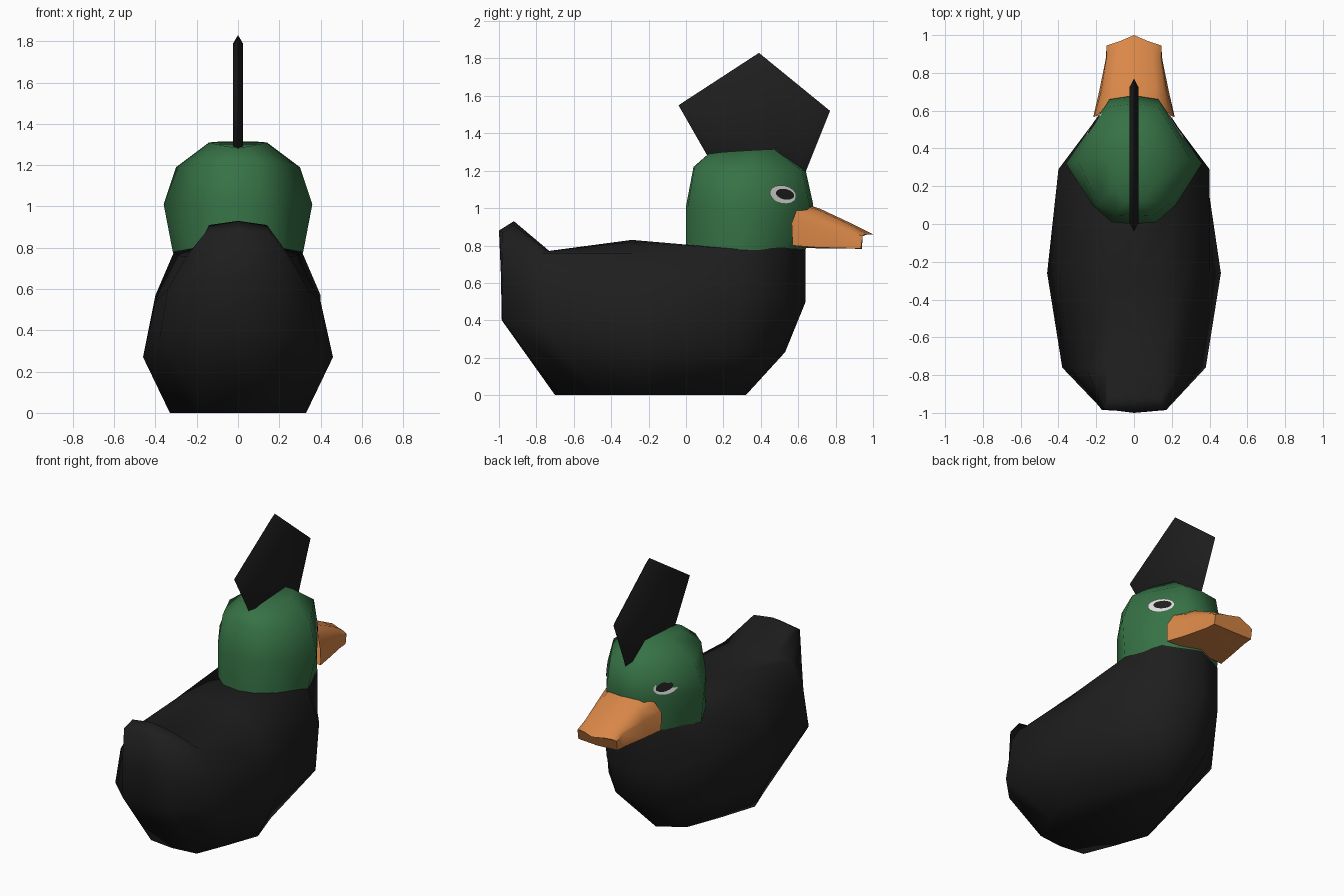
import bpy, bmesh, math
from mathutils import Vector
from mathutils.bvhtree import BVHTree

if "Cube" in bpy.data.objects:
    bpy.data.objects.remove(bpy.data.objects["Cube"])


def material(name, rgb):
    m = bpy.data.materials.new(name)
    m.diffuse_color = (*rgb, 1)
    m.use_nodes = True
    m.node_tree.nodes["Principled BSDF"].inputs["Base Color"].default_value = m.diffuse_color
    return m


black = material("black", (0.013, 0.013, 0.013))
green = material("green", (0.037, 0.168, 0.06))
orange = material("orange", (0.70, 0.245, 0.065))
white = material("white", (0.72, 0.72, 0.70))


def finish(name, bm, mat, angle=60):
    bmesh.ops.remove_doubles(bm, verts=bm.verts, dist=1e-4)
    bmesh.ops.recalc_face_normals(bm, faces=bm.faces)
    me = bpy.data.meshes.new(name)
    bm.to_mesh(me)
    bm.free()
    me.materials.append(mat)
    me.shade_smooth()
    me.set_sharp_from_angle(angle=math.radians(angle))
    ob = bpy.data.objects.new(name, me)
    bpy.context.collection.objects.link(ob)
    return ob


def loft(name, halves, mat, cap_start=True, cap_end=True, mirror=True, angle=60,
         hidden=None):
    """Skin a stack of rings; each half ring is mirrored across x = 0."""
    bm = bmesh.new()
    rings = []
    for half in halves:
        pts = list(half)
        if mirror:
            pts += [(-x, y, z) for x, y, z in half[-2:0:-1]]
        rings.append([bm.verts.new(p) for p in pts])
    n = len(rings[0])
    for a, b in zip(rings, rings[1:]):
        for i in range(n):
            j = (i + 1) % n
            bm.faces.new((a[i], a[j], b[j], b[i]))
    if cap_start:
        bm.faces.new(rings[0])
    if cap_end:
        bm.faces.new(rings[-1])
    bmesh.ops.remove_doubles(bm, verts=bm.verts, dist=1e-4)
    bmesh.ops.recalc_face_normals(bm, faces=bm.faces)
    if hidden:
        faces = [f for f in bm.faces if hidden(f.calc_center_median())]
        bmesh.ops.delete(bm, geom=faces, context='FACES')
    return finish(name, bm, mat, angle)


# Body: half rings from breast (+y) to tail (-y), bottom to back
base = [(x, y, 0) for x, y in [(0, .32), (.16, .22), (.245, 0), (.33, -.26),
                               (.25, -.48), (.17, -.68), (0, -.70)]]
belly = [(0, .53, .23), (.2, .46, .23), (.38, .28, .25), (.46, -.26, .27),
         (.38, -.76, .36), (.17, -.98, .4), (0, -.985, .4)]
flank = [(0, .64, .5), (.22, .53, .5), (.40, .29, .57), (.40, -.26, .54),
         (.34, -.76, .60), (.17, -.985, .65), (0, -.99, .65)]
rim = [(0, .64, .79), (.22, .53, .79), (.31, .29, .78), (.28, -.26, .76),
       (.25, -.77, .76), (.16, -.98, .87), (0, -1.0, .88)]
inner = rim[:3] + [(.11, -.29, .82), (.14, -.74, .77), (.14, -.92, .91), (0, -.92, .93)]
spine = [(0, 0, .79)] * 3 + [(0, -.29, .83)] + [(0, -.73, .77)] * 3
loft("body", [base, belly, flank, rim, inner, spine], black, cap_end=False,
     angle=100, hidden=lambda c: c.z > .7 and c.y > .1 and abs(c.x) < .2)

# Head and neck
neck = [(0, .64, .78), (.215, .53, .78), (.315, .29, .775), (.22, .1, .775),
        (.12, .01, .78), (0, 0, .78)]
cheek = [(0, .68, 1.02), (.13, .66, 1.02), (.36, .32, 1.01), (.22, .1, 1.01),
         (.12, .01, 1.01), (0, 0, 1.01)]
brow = [(0, .64, 1.2), (.13, .62, 1.2), (.30, .34, 1.19), (.19, .11, 1.21),
        (.1, .045, 1.22), (0, .04, 1.22)]
crown = [(0, .48, 1.31), (.08, .47, 1.315), (.14, .36, 1.31), (.1, .2, 1.30),
         (.05, .12, 1.29), (0, .12, 1.285)]
head = loft("head", [neck, cheek, brow, crown], green, cap_start=False)

# Beak: half rings from the face to the tip
loft("beak", [
    [(0, .66, 1.015), (.11, .64, 1.01), (.18, .59, .985), (.212, .565, .92),
     (.215, .57, .80), (0, .60, .79)],
    [(0, .72, .995), (.115, .71, .99), (.16, .70, .955), (.175, .70, .90),
     (.185, .70, .79), (0, .70, .785)],
    [(0, .88, .92), (.10, .87, .915), (.135, .88, .89), (.146, .88, .87),
     (.15, .87, .785), (0, .87, .785)],
    [(0, 1.0, .86), (.07, .97, .86), (.12, .953, .858), (.145, .945, .85),
     (.145, .935, .785), (0, .94, .78)],
], orange, cap_start=False, angle=45)

# Crest: thin five-sided plate with chamfered edges
outline = [(.12, 1.27), (-.04, 1.55), (.39, 1.83), (.77, 1.52), (.63, 1.17)]
cy, cz = .37, 1.48


def plate(x, s):
    return [(x, cy + (y - cy) * s, cz + (z - cz) * s) for y, z in outline]


loft("crest", [plate(-.025, .88), plate(0, 1), plate(.025, .88)], black,
     mirror=False, angle=100)

# Eyes: thin ellipses laid onto the head surface
tree = BVHTree.FromPolygons([v.co for v in head.data.vertices],
                            [p.vertices for p in head.data.polygons])


def eye(name, side, ry, rz, lift, oy, mat):
    bm = bmesh.new()
    tilt = math.radians(-12)

    def on_head(u, v):
        y = .517 + oy + u * math.cos(tilt) - v * math.sin(tilt)
        z = 1.073 + u * math.sin(tilt) + v * math.cos(tilt)
        hit, normal, _, _ = tree.ray_cast(Vector((side, y, z)), Vector((-side, 0, 0)))
        if normal.x * side < 0:
            normal = -normal
        return bm.verts.new(hit + normal * lift)

    centre = on_head(0, 0)
    ring = [on_head(ry * math.cos(t), rz * math.sin(t))
            for t in (math.tau * i / 16 for i in range(16))]
    for i in range(16):
        bm.faces.new((centre, ring[i], ring[(i + 1) % 16]))
    ob = finish(name, bm, mat)
    if ob.data.polygons[0].normal.x * side < 0:
        ob.data.flip_normals()


for side, label in ((1, "right"), (-1, "left")):
    eye(label + "_eye_white", side, .072, .047, .004, 0, white)
    eye(label + "_pupil", side, .05, .028, .007, .009, black)
